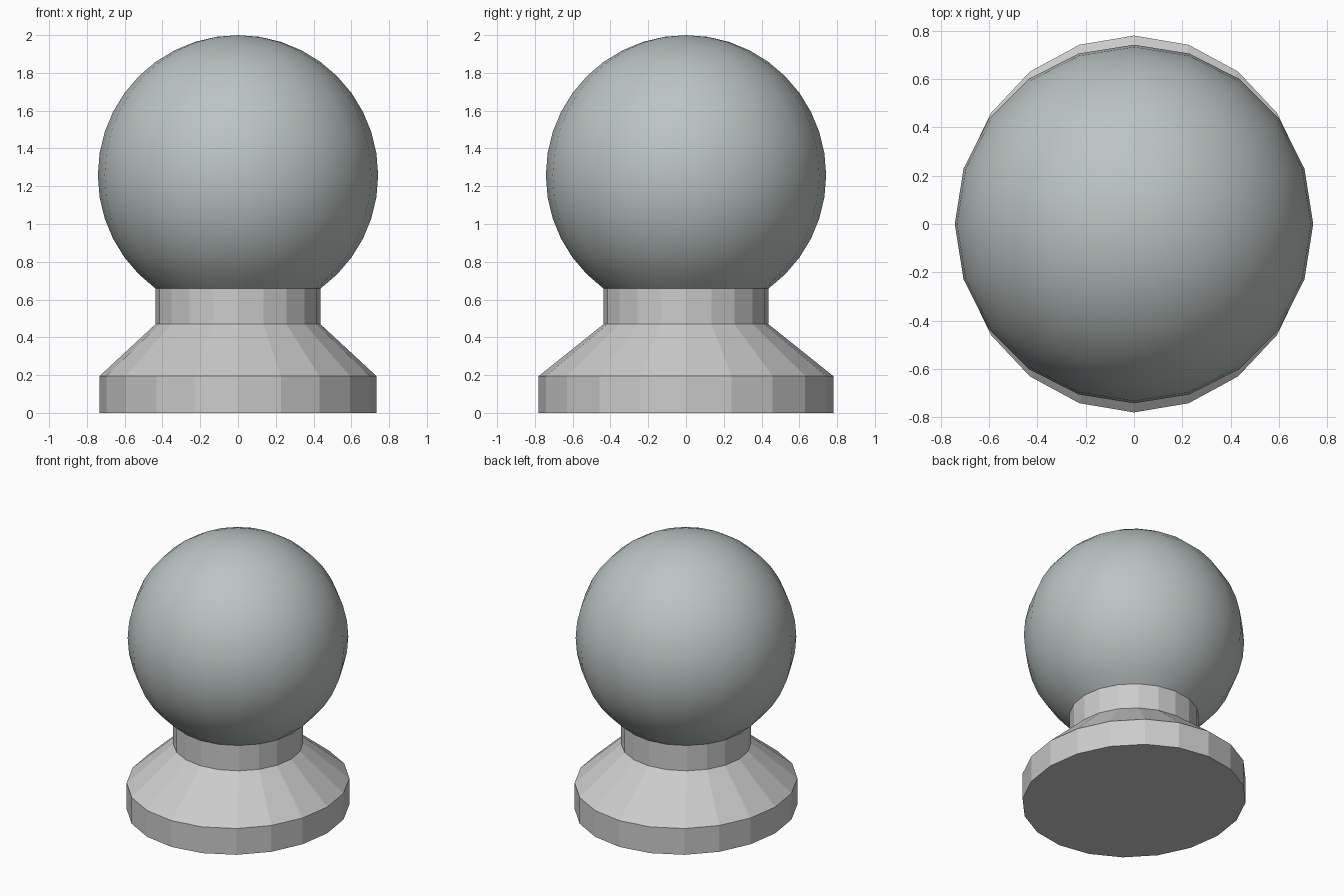
import bpy, bmesh
from math import sin, cos, pi, radians

if "Cube" in bpy.data.objects:
    bpy.data.objects.remove(bpy.data.objects["Cube"])

SIDES = 20
R, CZ = 0.742, 1.258


def lathe(name, rings, smooth, cap_bottom=False, tip=None):
    """Rings are (x radius, y radius, z), listed from bottom to top."""
    bm = bmesh.new()
    loops = [[bm.verts.new((rx * cos(2 * pi * i / SIDES), ry * sin(2 * pi * i / SIDES), z))
              for i in range(SIDES)] for rx, ry, z in rings]
    for a, b in zip(loops, loops[1:]):
        for i in range(SIDES):
            j = (i + 1) % SIDES
            bm.faces.new((a[i], a[j], b[j], b[i]))
    if cap_bottom:
        bm.faces.new(loops[0][::-1])
    if tip is not None:
        top, last = bm.verts.new((0, 0, tip)), loops[-1]
        for i in range(SIDES):
            bm.faces.new((last[i], last[(i + 1) % SIDES], top))
    for f in bm.faces:
        f.smooth = smooth
    mesh = bpy.data.meshes.new(name)
    bm.to_mesh(mesh)
    bm.free()
    obj = bpy.data.objects.new(name, mesh)
    bpy.context.collection.objects.link(obj)
    return obj


# Ball, open where it meets the neck (9 degree rings from 36 degrees up)
angles = [radians(a) for a in range(36, 180, 9)]
ball = lathe("ball", [(R * sin(a), R * sin(a), CZ - R * cos(a)) for a in angles],
             True, tip=CZ + R)
mat = bpy.data.materials.new("ball_grey_green")
mat.diffuse_color = (0.50, 0.56, 0.55, 1)
mat.use_nodes = True
mat.node_tree.nodes["Principled BSDF"].inputs["Base Color"].default_value = mat.diffuse_color
ball.data.materials.append(mat)

# Pedestal: slightly oval foot, sloped shoulder and straight neck
neck = R * sin(radians(36))
lathe("pedestal", [(0.733, 0.78, 0), (0.733, 0.78, 0.195),
                   (neck, neck, 0.47), (neck, neck, CZ - R * cos(radians(36)))],
      False, cap_bottom=True)
